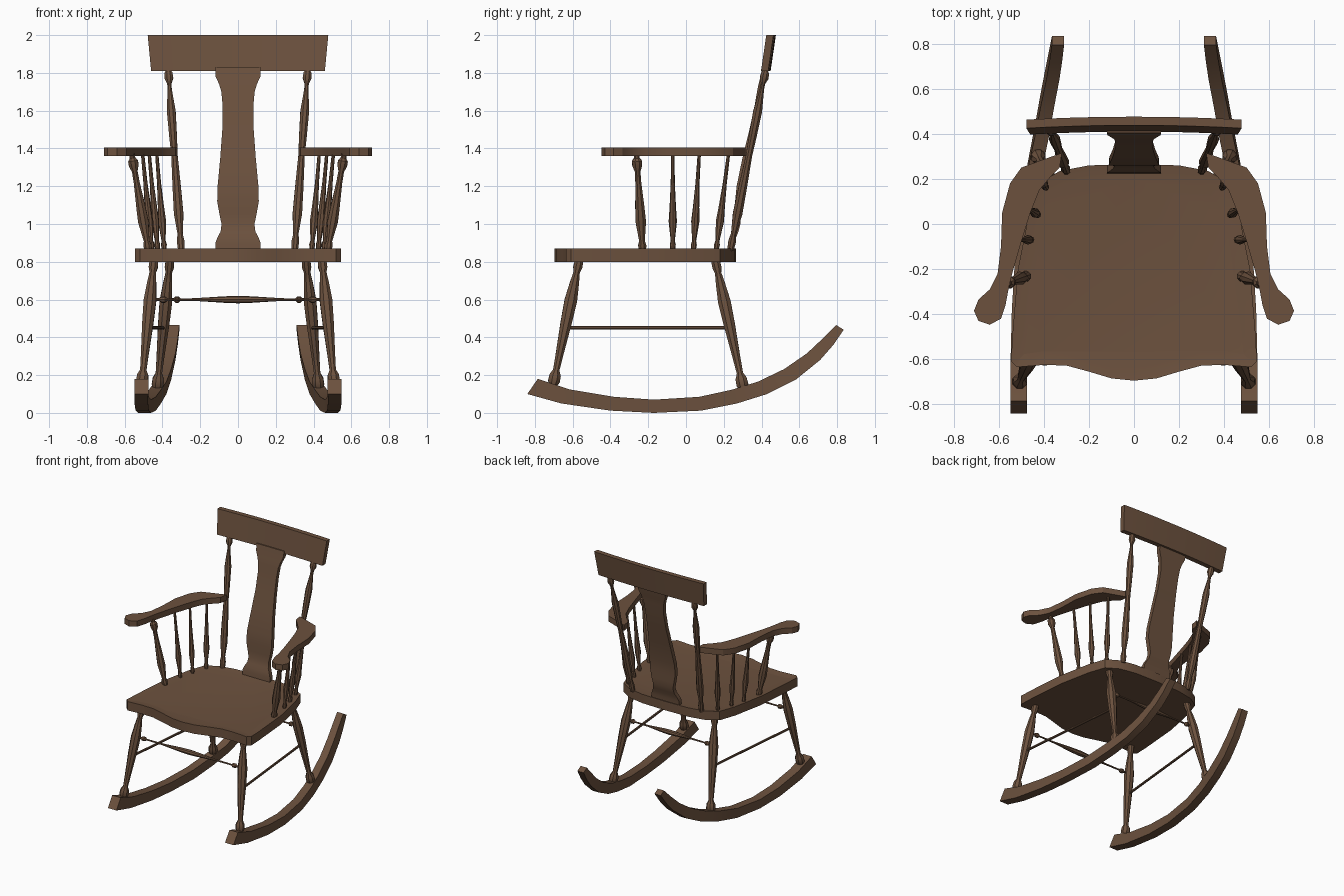
import bpy, bmesh, math
from mathutils import Vector

if "Cube" in bpy.data.objects:
    bpy.data.objects.remove(bpy.data.objects["Cube"], do_unlink=True)

wood = bpy.data.materials.new("brown wood")
wood.use_nodes = True
COLOR = (0.15, 0.083, 0.048, 1)
wood.diffuse_color = COLOR
wood.node_tree.nodes["Principled BSDF"].inputs["Base Color"].default_value = COLOR


def finish(name, bm, angle=35):
    bmesh.ops.recalc_face_normals(bm, faces=bm.faces)
    mesh = bpy.data.meshes.new(name)
    bm.to_mesh(mesh)
    bm.free()
    mesh.materials.append(wood)
    obj = bpy.data.objects.new(name, mesh)
    bpy.context.collection.objects.link(obj)
    bpy.ops.object.select_all(action="DESELECT")
    obj.select_set(True)
    bpy.context.view_layer.objects.active = obj
    bpy.ops.object.shade_smooth_by_angle(angle=math.radians(angle))
    return obj


def loft(name, rings):
    """Skin a list of equal-sized point rings and cap both ends."""
    bm = bmesh.new()
    loops = [[bm.verts.new(p) for p in ring] for ring in rings]
    n = len(loops[0])
    for a, b in zip(loops, loops[1:]):
        for i in range(n):
            j = (i + 1) % n
            bm.faces.new((a[i], a[j], b[j], b[i]))
    bm.faces.new(loops[0])
    bm.faces.new(loops[-1])
    return finish(name, bm)


def turned(name, start, end, profile, sides=8):
    """Lathe-turned stick; profile holds (fraction along, radius)."""
    start, end = Vector(start), Vector(end)
    axis = end - start
    turn = axis.to_track_quat("Z", "Y")
    rings = []
    for t, r in profile:
        rings.append([start + axis * t + turn @ Vector(
            (r * math.cos(k * math.tau / sides), r * math.sin(k * math.tau / sides), 0))
            for k in range(sides)])
    return loft(name, rings)


def board(name, outline, z0, z1, dish=0):
    """Flat board cut to an outline, optionally with a dished top."""
    bm = bmesh.new()
    low = [bm.verts.new((x, y, z0)) for x, y in outline]
    high = [bm.verts.new((x, y, z1)) for x, y in outline]
    n = len(outline)
    for i in range(n):
        j = (i + 1) % n
        bm.faces.new((low[i], low[j], high[j], high[i]))
    bm.faces.new(low)
    top = bm.faces.new(high)
    bmesh.ops.recalc_face_normals(bm, faces=bm.faces)
    if dish:
        bmesh.ops.inset_region(bm, faces=[top], thickness=0.06, depth=-dish)
    return finish(name, bm, 25)


# Seat: bowed front, tapered sides, rounded back
half = [(0, -.695), (.1, -.685), (.2, -.655), (.3, -.628), (.4, -.625), (.52, -.635),
        (.545, -.61), (.54, -.5), (.515, -.2), (.465, .05), (.42, .18), (.33, .235),
        (.2, .26), (0, .265)]
board("seat", half + [(-x, y) for x, y in half[-2:0:-1]], .80, .87, dish=.008)

# Turning profiles
LEG = [(0, .02), (.04, .034), (.09, .032), (.13, .018), (.25, .022), (.5, .032),
       (.68, .036), (.82, .026), (.9, .018), (.94, .026), (1, .024)]
SPINDLE = [(0, .012), (.06, .016), (.1, .011), (.3, .022), (.45, .017), (.7, .011), (1, .009)]
ARM_POST = [(0, .018), (.05, .024), (.1, .016), (.3, .03), (.45, .026), (.7, .017),
            (.82, .016), (.88, .028), (.93, .028), (.96, .016), (1, .016)]
BACK_POST = [(0, .018), (.05, .022), (.09, .015), (.2, .027), (.34, .024), (.52, .018),
             (.62, .022), (.76, .025), (.88, .012), (.91, .012), (.94, .025),
             (.97, .022), (.985, .012), (1, .012)]
CROSS = [(0, .007), (.05, .007), (.065, .017), (.085, .017), (.1, .006), (.25, .007),
         (.42, .017), (.5, .02), (.58, .017), (.75, .007), (.9, .006), (.915, .017),
         (.935, .017), (.95, .007), (1, .007)]

# Rocker side shape as (lower y, lower z, upper y, upper z, centre x)
ROCKER = [(-.84, .10, -.785, .18, .512), (-.66, .05, -.62, .125, .512),
          (-.4, .012, -.38, .085, .507), (-.17, 0, -.17, .07, .495),
          (.08, .012, .07, .085, .468), (.27, .05, .24, .122, .44),
          (.43, .10, .38, .165, .41), (.58, .175, .52, .232, .384),
          (.71, .28, .64, .315, .36), (.78, .36, .72, .39, .347),
          (.835, .44, .795, .465, .337)]

# Arm outline, left side
ARM = [(.32, .315), (.42, .28), (.50, .25), (.55, .18), (.585, .05), (.59, -.1),
       (.605, -.22), (.64, -.29), (.69, -.335), (.71, -.385), (.69, -.43), (.64, -.447),
       (.59, -.42), (.57, -.36), (.555, -.28), (.535, -.2), (.50, -.08), (.46, .05),
       (.42, .15), (.37, .21), (.33, .25)]

# Arm spindles as (bottom x, bottom y, top x, top y)
SPINDLES = [(.455, -.07, .505, -.07), (.425, .04, .47, .07), (.39, .16, .43, .225)]

for s, side in ((1, "left"), (-1, "right")):
    rings = []
    for i, (y0, z0, y1, z1, x) in enumerate(ROCKER):
        w = .037 - .001 * i
        rings.append([(s * (x - w), y0, z0), (s * (x + w), y0, z0),
                      (s * (x + w), y1, z1), (s * (x - w), y1, z1)])
    loft(side + "_rocker", rings)
    turned(side + "_front_leg", (s * .51, -.705, .14), (s * .445, -.565, .81), LEG)
    turned(side + "_back_leg", (s * .428, .305, .12), (s * .36, .155, .81), LEG)
    turned(side + "_side_stretcher", (s * .48, -.63, .45), (s * .395, .23, .45),
           [(0, .009), (1, .009)])
    board(side + "_arm", [(s * x, y) for x, y in ARM], 1.36, 1.405)
    turned(side + "_arm_post", (s * .475, -.23, .86), (s * .562, -.262, 1.37), ARM_POST)
    for n, (x0, y0, x1, y1) in enumerate(SPINDLES):
        turned(f"{side}_arm_spindle_{n + 1}", (s * x0, y0, .86), (s * x1, y1, 1.37), SPINDLE)
    turned(side + "_back_post", (s * .30, .235, .86), (s * .37, .425, 1.83), BACK_POST)

# Cross stretchers between the legs
turned("front_cross_stretcher", (-.465, -.61, .6), (.465, -.61, .6), CROSS)
turned("back_cross_stretcher", (-.38, .2, .6), (.38, .2, .6), CROSS)

# Back splat as (height, half width, centre y)
SPLAT = [(.86, .12, .24), (.9, .12, .243), (.93, .108, .25), (.96, .092, .262),
         (1.0, .087, .272), (1.05, .098, .276), (1.12, .11, .276), (1.2, .108, .284),
         (1.35, .094, .315), (1.5, .083, .352), (1.62, .081, .378), (1.7, .088, .392),
         (1.74, .1, .4), (1.78, .118, .41), (1.83, .12, .42)]
loft("back_splat", [[(-w, y - .016, z), (w, y - .016, z), (w, y + .016, z), (-w, y + .016, z)]
                    for z, w, y in SPLAT])

# Crest rail: gently curved, leaning back and flaring upward
rings = []
for k in range(-5, 6):
    u = k / 5
    bow = .013 * (1 - u * u)
    rings.append([(.46 * u, .397 + bow, 1.81), (.46 * u, .435 + bow, 1.81),
                  (.478 * u, .463 + bow, 2.0), (.478 * u, .425 + bow, 2.0)])
loft("crest_rail", rings)
